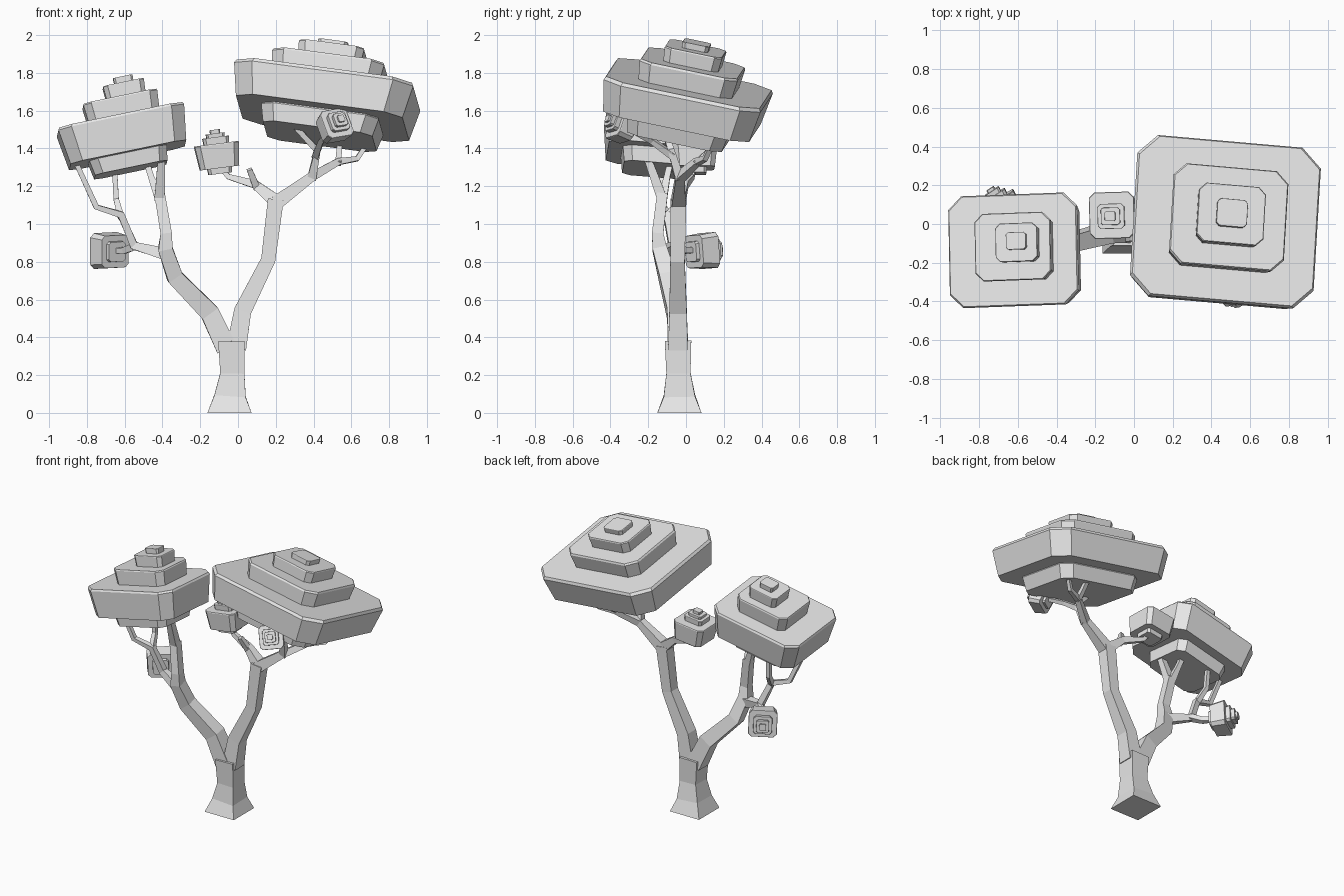
import bpy
import bmesh
from mathutils import Vector, Matrix

if "Cube" in bpy.data.objects:
    bpy.data.objects.remove(bpy.data.objects["Cube"], do_unlink=True)

grey = bpy.data.materials.new("plain_grey")
grey.use_nodes = True
colour = (0.8, 0.8, 0.8, 1)
grey.diffuse_color = colour
grey.node_tree.nodes["Principled BSDF"].inputs["Base Color"].default_value = colour


def loft(bm, rings):
    """Skin a list of closed rings and cap both ends."""
    rows = [[bm.verts.new(p) for p in ring] for ring in rings]
    n = len(rows[0])
    for a, b in zip(rows, rows[1:]):
        for i in range(n):
            j = (i + 1) % n
            bm.faces.new((a[i], a[j], b[j], b[i]))
    bm.faces.new(rows[0][::-1])
    bm.faces.new(rows[-1])


def finish(bm, name):
    bmesh.ops.recalc_face_normals(bm, faces=bm.faces)
    mesh = bpy.data.meshes.new(name)
    bm.to_mesh(mesh)
    bm.free()
    mesh.materials.append(grey)
    ob = bpy.data.objects.new(name, mesh)
    bpy.context.collection.objects.link(ob)


def limb(name, *points):
    """Square tube through points (x, y, z, half width)."""
    bm = bmesh.new()
    pos = [Vector(p[:3]) for p in points]
    rings = []
    for i, p in enumerate(points):
        t = (pos[min(i + 1, len(pos) - 1)] - pos[max(i - 1, 0)]).normalized()
        if p[2] == 0:
            t = Vector((0, 0, 1))
        u = Vector((0, 1, 0)).cross(t).normalized()
        v = t.cross(u)
        rings.append([pos[i] + p[3] * (u * a + v * b)
                      for a, b in ((-1, -1), (1, -1), (1, 1), (-1, 1))])
    loft(bm, rings)
    finish(bm, name)


def octagon(w, d, z, ox, oy, cut):
    a, b = w / 2, d / 2
    quarter = [(a, b - cut), (a - cut, b)]
    half = quarter + [(-x, y) for x, y in quarter[::-1]]
    full = half + [(-x, -y) for x, y in half]
    return [Vector((x + ox, y + oy, z)) for x, y in full]


def crown(name, centre, axis, along, tiers):
    """Tilted stack of chamfered slabs: (width, depth, bottom, top, taper, ox, oy)."""
    n = Vector(axis).normalized()
    u = Vector(along)
    u = (u - n * u.dot(n)).normalized()
    m = Matrix((u, n.cross(u), n)).transposed()
    bm = bmesh.new()
    for w, d, low, top, taper, ox, oy in tiers:
        cut = 0.12 * min(w, d)
        rim = 0.022 * min(w, d)
        rings = [octagon(w * taper, d * taper, low, ox, oy, cut * taper),
                 octagon(w, d, top - rim, ox, oy, cut),
                 octagon(w - rim, d - rim, top, ox, oy, cut)]
        loft(bm, [[m @ p + Vector(centre) for p in r] for r in rings])
    finish(bm, name)


# Trunk and the two main limbs
limb("trunk", (-.045, -.035, 0, .117), (-.042, -.035, .09, .083),
     (-.03, -.04, .21, .064), (-.035, -.042, .38, .07))
limb("left_limb", (-.06, -.042, .34, .055), (-.15, -.05, .53, .05),
     (-.335, -.1, .72, .043), (-.385, -.14, .87, .038), (-.38, -.15, .95, .03),
     (-.415, -.125, 1.16, .028))
limb("right_limb", (-.01, -.042, .34, .053), (.025, -.042, .54, .046),
     (.16, -.045, .81, .038), (.2, -.04, 1.13, .042))

# Branches of the left limb
limb("left_upper_branch", (-.415, -.125, 1.13, .027), (-.405, -.2, 1.34, .02), (-.4, -.2, 1.42, .018))
limb("left_fork_branch", (-.415, -.125, 1.13, .024), (-.46, -.1, 1.25, .016), (-.5, -.07, 1.38, .015))
limb("left_side_branch", (-.38, -.135, .84, .032), (-.55, -.07, .885, .022),
     (-.62, -.1, 1.05, .019), (-.75, -.12, 1.09, .015), (-.86, -.14, 1.33, .013))
limb("left_inner_branch", (-.62, -.1, 1.04, .018), (-.645, -.03, 1.13, .014), (-.655, -.02, 1.33, .013))
limb("left_low_branch", (-.54, -.07, .885, .02), (-.6, -.01, .86, .017), (-.66, .06, .86, .014))

# Branches of the right limb
limb("right_inner_branch", (.2, -.04, 1.12, .036), (.09, -.01, 1.21, .022),
     (-.05, .03, 1.25, .014), (-.1, .045, 1.31, .013))
limb("right_stub", (.1, -.015, 1.19, .019), (.06, -.06, 1.29, .014))
limb("right_outer_branch", (.2, -.04, 1.11, .038), (.39, -.03, 1.25, .025),
     (.53, .06, 1.33, .018), (.63, .1, 1.345, .013), (.7, .15, 1.45, .012))
limb("right_back_branch", (.53, .05, 1.32, .016), (.54, .18, 1.44, .013))
limb("right_front_branch", (.39, -.03, 1.24, .024), (.42, -.08, 1.39, .017), (.27, -.13, 1.55, .013))
limb("right_bud_branch", (.41, -.07, 1.36, .018), (.44, -.18, 1.44, .014), (.49, -.29, 1.5, .012))

# Large foliage crowns
crown("right_crown", (.475, .015, 1.745), (.15, .2, 1), (1, -.06, 0), [
    (.63, .55, -.29, -.185, .93, 0, 0),
    (.96, .85, -.19, 0, .93, 0, 0),
    (.6, .53, -.01, .11, .95, 0, 0),
    (.35, .31, .1, .19, .95, .0, .0),
    (.16, .145, .18, .222, .95, 0, 0)])
crown("left_crown", (-.625, -.135, 1.56), (-.21, .08, 1), (1, .02, 0), [
    (.42, .38, -.28, -.19, .93, 0, 0),
    (.68, .58, -.2, 0, .92, 0, 0),
    (.4, .35, -.01, .105, .95, .02, .01),
    (.22, .2, .095, .18, .95, .055, .025),
    (.105, .09, .17, .215, .95, .06, .03)])

# Small foliage buds
crown("middle_bud", (-.115, .045, 1.425), (-.13, 0, 1), (1, .03, 0), [
    (.13, .13, -.16, -.125, .95, 0, 0),
    (.235, .24, -.13, 0, .88, 0, 0),
    (.14, .13, -.005, .035, .95, .0, -.005),
    (.1, .09, .03, .055, .95, .0, -.005),
    (.055, .05, .05, .075, .95, .0, -.005)])
bud_tiers = [(.11, .11, -.12, -.09, .95, 0, 0), (.19, .19, -.1, 0, .9, 0, 0),
             (.125, .125, -.005, .03, .95, 0, 0), (.085, .085, .025, .055, .95, 0, 0),
             (.045, .045, .05, .07, .95, 0, 0)]
crown("low_bud", (-.705, .125, .86), (-.55, .83, .06), (-.05, 0, 1), bud_tiers)
crown("front_bud", (.525, -.37, 1.535), (.38, -.8, .42), (1, .2, .3),
      [tuple(v * .85 for v in t[:4]) + t[4:] for t in bud_tiers])
